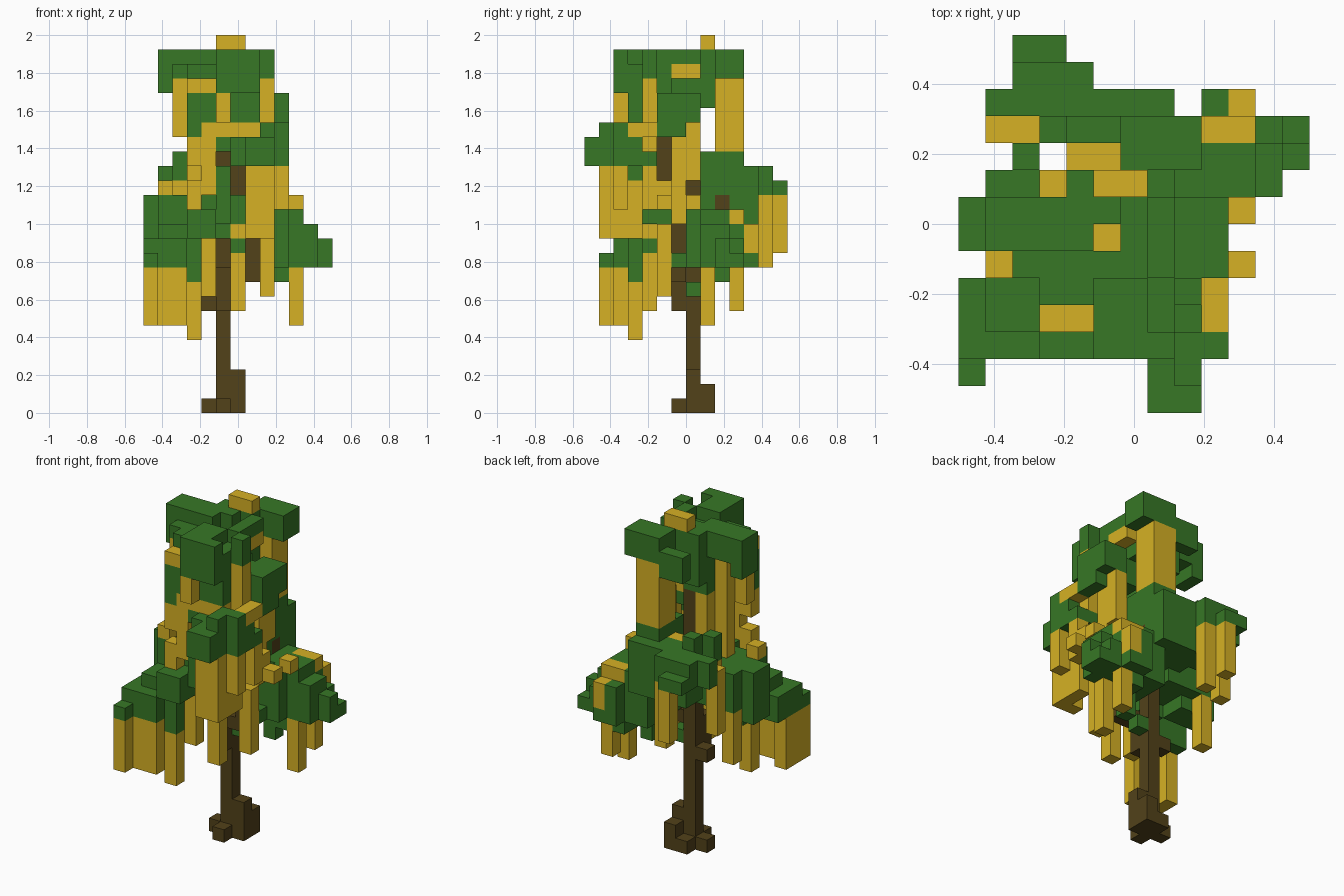
import bpy
import bmesh
from mathutils import Vector

if "Cube" in bpy.data.objects:
    bpy.data.objects.remove(bpy.data.objects["Cube"], do_unlink=True)

UNIT = 2 / 26                     # edge of one block
ORIGIN = Vector((-6.5, -7, 0))    # grid corner, counted in blocks


def material(name, colour):
    mat = bpy.data.materials.new(name)
    mat.use_nodes = True
    mat.diffuse_color = (*colour, 1)
    mat.node_tree.nodes["Principled BSDF"].inputs["Base Color"].default_value = (*colour, 1)
    return mat


taken = set()    # every filled block, so that parts never overlap


def fill(part, x, y, z):
    """Fill a box of blocks; each range is one index or an inclusive pair."""
    spans = []
    for span in (x, y, z):
        first, last = span if isinstance(span, tuple) else (span, span)
        spans.append(range(first, last + 1))
    for i in spans[0]:
        for j in spans[1]:
            for k in spans[2]:
                if (i, j, k) not in taken:
                    taken.add((i, j, k))
                    part.add((i, j, k))


def build(name, cells, mat):
    """Skin the blocks of one part with outer faces only."""
    bm = bmesh.new()
    axes = [Vector(a) for a in ((1, 0, 0), (0, 1, 0), (0, 0, 1))]
    for cell in sorted(cells):
        centre = Vector(cell) + Vector((.5, .5, .5)) + ORIGIN
        for n in range(3):
            for side in (-1, 1):
                normal = axes[n] * side
                if tuple(int(c) for c in Vector(cell) + normal) in taken:
                    continue
                u, v = axes[(n + 1) % 3] * side, axes[(n + 2) % 3]
                loop = (-u - v, u - v, u + v, v - u)
                bm.faces.new([bm.verts.new((centre + (normal + c) / 2) * UNIT) for c in loop])
    bmesh.ops.remove_doubles(bm, verts=bm.verts, dist=UNIT / 100)
    mesh = bpy.data.meshes.new(name)
    bm.to_mesh(mesh)
    bm.free()
    mesh.materials.append(mat)
    bpy.context.collection.objects.link(bpy.data.objects.new(name, mesh))


trunk, vines = set(), set()
low_left, low_right, back = set(), set(), set()
middle, front, crown = set(), set(), set()

# Trunk, root flare and branches
fill(trunk, x=5, y=7, z=(0, 19))
fill(trunk, x=4, y=7, z=0)
fill(trunk, x=6, y=7, z=(0, 2))
fill(trunk, x=5, y=6, z=0)
fill(trunk, x=5, y=8, z=0)
fill(trunk, x=6, y=8, z=(0, 1))
fill(trunk, x=4, y=7, z=7)
fill(trunk, x=5, y=6, z=(7, 9))
fill(trunk, x=(6, 7), y=6, z=9)
fill(trunk, x=7, y=6, z=(9, 12))
fill(trunk, x=6, y=7, z=(14, 16))
fill(trunk, x=(5, 7), y=9, z=14)
fill(trunk, x=5, y=(4, 5), z=16)
fill(trunk, x=5, y=5, z=(16, 18))


# Hanging vines: one column each, from bottom block to top block
def vine(x, y, bottom, top):
    fill(vines, x, y, (bottom, top))


for y in (1, 2, 3):
    vine(0, y, bottom=6, top=9)
for x in (1, 2):
    vine(x, 2, bottom=6, top=9)
vine(3, 3, bottom=5, top=8)
vine(4, 4, bottom=8, top=11)
vine(6, 4, bottom=7, top=10)
vine(8, 5, bottom=8, top=12)
vine(10, 8, bottom=6, top=9)
vine(10, 10, bottom=7, top=9)
vine(3, 13, bottom=11, top=14)
vine(4, 12, bottom=10, top=14)
vine(1, 8, bottom=8, top=11)
vine(1, 10, bottom=11, top=15)
for x in (7, 8):
    vine(x, 1, bottom=12, top=16)
vine(8, 2, bottom=12, top=16)
vine(8, 3, bottom=12, top=15)
vine(9, 2, bottom=14, top=16)
vine(8, 6, bottom=13, top=18)
vine(8, 7, bottom=16, top=19)
vine(9, 4, bottom=14, top=16)
vine(9, 5, bottom=14, top=15)
vine(3, 3, bottom=14, top=15)
vine(3, 3, bottom=17, top=18)
vine(3, 6, bottom=15, top=22)
vine(4, 7, bottom=15, top=19)
vine(4, 3, bottom=15, top=19)
vine(5, 2, bottom=20, top=21)
vine(2, 5, bottom=19, top=22)
vine(8, 4, bottom=18, top=22)
for x in (6, 7):
    for y in (9, 10):
        vine(x, y, bottom=18, top=22)

# Loose golden tufts lying on the leaves
fill(vines, x=(5, 6), y=8, z=25)
fill(vines, x=(3, 4), y=3, z=22)
fill(vines, x=(5, 7), y=3, z=19)
fill(vines, x=9, y=(3, 4), z=19)
fill(vines, x=7, y=(6, 7), z=23)
fill(vines, x=5, y=6, z=22)
fill(vines, x=(4, 5), y=9, z=16)
fill(vines, x=3, y=8, z=15)
fill(vines, x=2, y=(9, 10), z=15)
fill(vines, x=1, y=5, z=15)
fill(vines, x=6, y=4, z=12)
fill(vines, x=10, y=5, z=14)
fill(vines, x=10, y=7, z=14)
fill(vines, x=(9, 10), y=10, z=13)
fill(vines, x=10, y=11, z=(11, 12))

# Low left bough
fill(low_left, x=0, y=1, z=10)
fill(low_left, x=(0, 2), y=2, z=(10, 11))
fill(low_left, x=0, y=(3, 4), z=(10, 11))
fill(low_left, x=(1, 2), y=(3, 4), z=(10, 12))
fill(low_left, x=3, y=(3, 4), z=(9, 11))
fill(low_left, x=(3, 4), y=(4, 5), z=(11, 13))
fill(low_left, x=(3, 4), y=(2, 3), z=(12, 13))
fill(low_left, x=(0, 2), y=(6, 7), z=(11, 14))
fill(low_left, x=(1, 2), y=8, z=(12, 14))
fill(low_left, x=(1, 4), y=(5, 8), z=(12, 14))

# Low right bough, stretching to the tail
fill(low_right, x=(7, 8), y=(7, 10), z=(10, 12))
fill(low_right, x=8, y=8, z=(8, 9))
fill(low_right, x=8, y=6, z=10)
fill(low_right, x=9, y=(8, 10), z=(9, 12))
fill(low_right, x=9, y=7, z=(10, 13))
fill(low_right, x=9, y=(8, 9), z=13)
fill(low_right, x=10, y=(8, 9), z=(10, 13))
fill(low_right, x=10, y=10, z=(10, 12))
fill(low_right, x=9, y=11, z=(10, 12))
fill(low_right, x=10, y=11, z=10)
fill(low_right, x=11, y=(8, 9), z=(10, 12))
fill(low_right, x=11, y=10, z=(10, 11))
fill(low_right, x=12, y=9, z=(10, 11))
fill(low_right, x=12, y=10, z=10)
fill(low_right, x=6, y=7, z=8)

# Back bough
fill(back, x=(2, 3), y=13, z=15)
fill(back, x=(2, 4), y=12, z=(15, 16))
fill(back, x=(1, 4), y=11, z=(15, 16))
fill(back, x=(3, 7), y=(10, 11), z=(13, 16))
fill(back, x=3, y=10, z=17)
fill(back, x=2, y=9, z=(16, 17))
fill(back, x=(4, 7), y=(8, 9), z=(13, 15))
fill(back, x=(6, 7), y=(8, 10), z=(16, 17))
fill(back, x=8, y=(8, 10), z=13)

# Middle canopy around the trunk
fill(middle, x=(4, 5), y=(4, 6), z=(12, 14))
fill(middle, x=(6, 7), y=(4, 6), z=(13, 14))
fill(middle, x=6, y=4, z=11)
fill(middle, x=5, y=3, z=(13, 16))
fill(middle, x=(3, 4), y=3, z=(20, 21))
fill(middle, x=3, y=(3, 5), z=(19, 21))
fill(middle, x=4, y=(4, 5), z=(20, 22))
fill(middle, x=4, y=7, z=(20, 22))
fill(middle, x=(6, 7), y=(3, 6), z=(20, 21))
fill(middle, x=(8, 9), y=(5, 7), z=(20, 21))
fill(middle, x=9, y=(5, 6), z=19)

# Front bough
fill(front, x=(7, 8), y=(0, 1), z=(17, 18))
fill(front, x=8, y=(1, 2), z=19)
fill(front, x=9, y=2, z=19)
fill(front, x=(6, 9), y=(2, 3), z=(17, 18))
fill(front, x=(7, 8), y=3, z=16)
fill(front, x=5, y=3, z=18)
fill(front, x=(8, 9), y=4, z=17)

# Crown: a clump on the back left, one at the front, one on the back right
fill(crown, x=1, y=(6, 7), z=(22, 24))
fill(crown, x=(2, 4), y=(6, 7), z=(23, 24))
fill(crown, x=2, y=5, z=23)
fill(crown, x=(3, 4), y=(4, 5), z=23)
fill(crown, x=(5, 7), y=2, z=(22, 24))
fill(crown, x=(5, 6), y=(3, 4), z=(22, 24))
fill(crown, x=7, y=(3, 4), z=(22, 23))
fill(crown, x=(5, 6), y=5, z=(22, 23))
fill(crown, x=7, y=5, z=(22, 24))
fill(crown, x=6, y=(6, 7), z=(22, 23))
fill(crown, x=7, y=(6, 7), z=24)
fill(crown, x=8, y=4, z=(23, 24))
fill(crown, x=5, y=7, z=(20, 24))
fill(crown, x=(4, 6), y=8, z=(21, 24))
fill(crown, x=(6, 8), y=(9, 10), z=(23, 24))
fill(crown, x=(4, 5), y=10, z=(22, 23))

bark = material("dark bark", (.085, .054, .010))
leaf = material("leaf green", (.038, .185, .019))
gold = material("golden vine", (.67, .44, .018))

build("trunk", trunk, bark)
build("hanging_vines", vines, gold)
for name, cells in (("low_left", low_left), ("low_right", low_right), ("back", back),
                    ("middle", middle), ("front", front), ("crown", crown)):
    build(name + "_leaves", cells, leaf)
